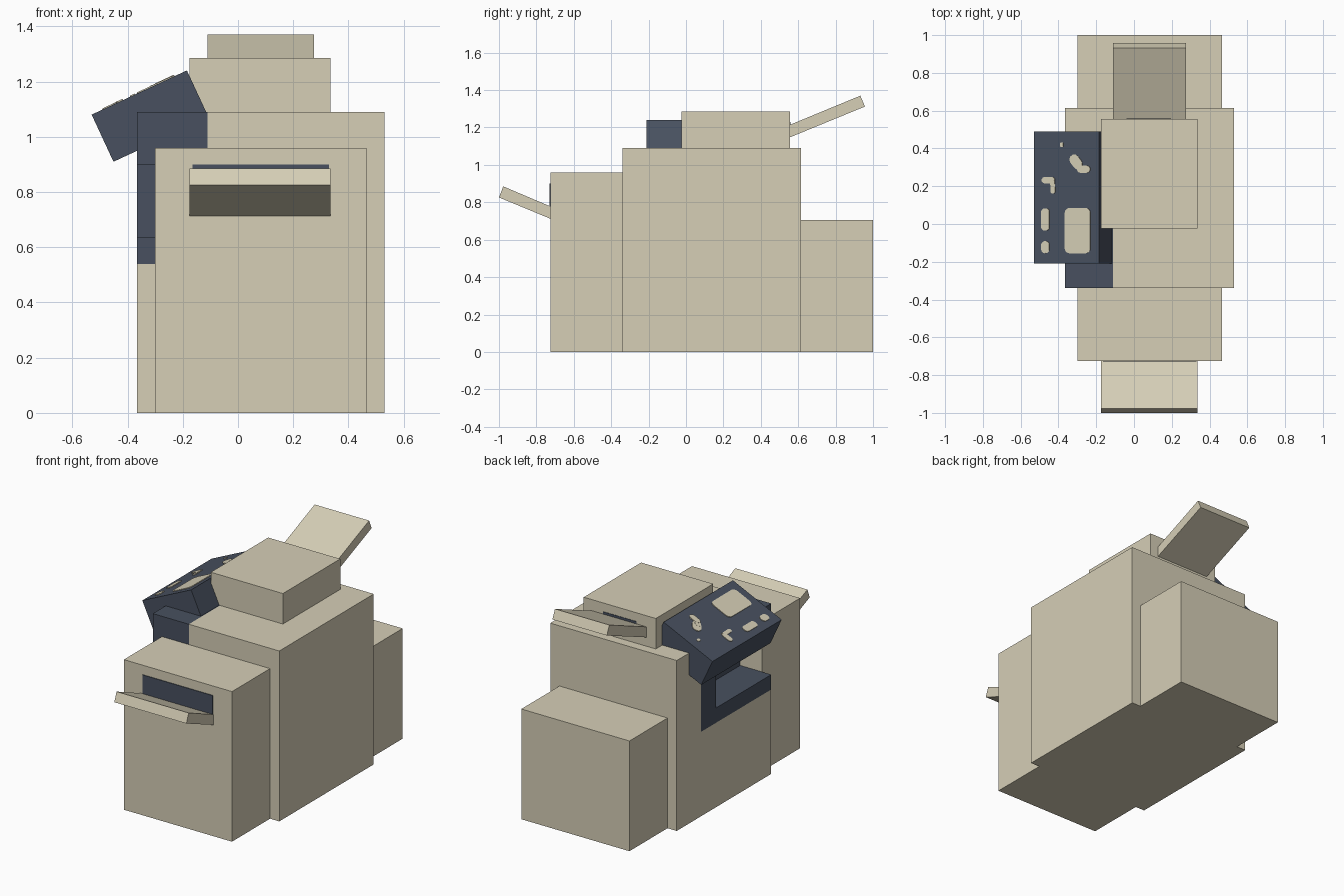
import bpy, bmesh, math
from mathutils import Vector

if "Cube" in bpy.data.objects:
    bpy.data.objects.remove(bpy.data.objects["Cube"])


def material(name, rgb):
    m = bpy.data.materials.new(name)
    m.diffuse_color = (*rgb, 1)
    m.use_nodes = True
    m.node_tree.nodes["Principled BSDF"].inputs["Base Color"].default_value = m.diffuse_color
    return m


CREAM = material("cream_plastic", (0.67, 0.62, 0.47))
SLATE = material("slate_plastic", (0.065, 0.081, 0.115))


def prism(name, pts, offset, mat):
    """Flat outline of 3D points extruded by an offset vector."""
    bm = bmesh.new()
    face = bm.faces.new([bm.verts.new(p) for p in pts])
    res = bmesh.ops.extrude_face_region(bm, geom=[face], use_keep_orig=True)
    moved = [g for g in res["geom"] if isinstance(g, bmesh.types.BMVert)]
    bmesh.ops.translate(bm, verts=moved, vec=Vector(offset))
    bmesh.ops.recalc_face_normals(bm, faces=bm.faces)
    me = bpy.data.meshes.new(name)
    bm.to_mesh(me)
    bm.free()
    me.materials.append(mat)
    ob = bpy.data.objects.new(name, me)
    bpy.context.collection.objects.link(ob)
    return ob


def box(name, x, y, z, mat=CREAM):
    pts = [(x[0], y[0], z[0]), (x[1], y[0], z[0]), (x[1], y[1], z[0]), (x[0], y[1], z[0])]
    return prism(name, pts, (0, 0, z[1] - z[0]), mat)


def side_profile(name, yz, x, mat=CREAM):
    return prism(name, [(x[0], y, z) for y, z in yz], (x[1] - x[0], 0, 0), mat)


def cut(target, cutter):
    mod = target.modifiers.new("cut", "BOOLEAN")
    mod.operation = "DIFFERENCE"
    mod.solver = "EXACT"
    mod.object = cutter
    cutter.hide_render = True
    bpy.context.view_layer.objects.active = target
    bpy.ops.object.modifier_apply(modifier=mod.name)
    bpy.data.objects.remove(cutter)


# Cabinet blocks
body = box("main_cabinet", (-0.365, 0.53), (-0.34, 0.615), (0, 1.09))
box("front_cabinet", (-0.30, 0.465), (-0.725, -0.34), (0, 0.96))
box("rear_cabinet", (-0.30, 0.465), (0.615, 1.0), (0, 0.705))
box("top_feeder", (-0.175, 0.335), (-0.025, 0.555), (1.09, 1.285))

# Dark corner module set into the main cabinet, with an open output bay
cut(body, box("module_cutter", (-0.5, -0.11), (-0.5, 0.37), (0.54, 1.3), SLATE))
module = box("output_module", (-0.365, -0.11), (-0.34, 0.37), (0.54, 1.09), SLATE)
cut(module, box("bay_cutter", (-0.5, -0.145), (-0.5, 0.22), (0.635, 0.90), SLATE))

# Sloping paper trays and their slots
side_profile("front_tray", [(-1.0, 0.826), (-0.977, 0.885), (-0.72, 0.776), (-0.72, 0.71)],
             (-0.175, 0.335))
side_profile("rear_tray", [(0.55, 1.145), (0.55, 1.212), (0.932, 1.37), (0.957, 1.312)],
             (-0.11, 0.275))
box("front_slot", (-0.165, 0.33), (-0.729, -0.725), (0.76, 0.90), SLATE)
box("rear_slot", (-0.04, 0.195), (0.555, 0.558), (1.20, 1.23), SLATE)

# Tilted control panel
SLOPE = Vector((0.345, 0, 0.16))
NORMAL = Vector((-0.16, 0, 0.345)).normalized()
corner = Vector((-0.53, -0.21, 1.08))
drop = -NORMAL * 0.188
prism("control_panel", [corner, corner + SLOPE, corner + SLOPE + drop, corner + drop],
      (0, 0.70, 0), SLATE)


def plate(name, outline, height=0.004):
    """Thin cream plate on the panel, from its outline seen from above."""
    base = [Vector((x, y, 1.08 + (x + 0.53) * 0.16 / 0.345)) for x, y in outline]
    prism(name, base, NORMAL * height, CREAM)


def rounded(x0, x1, y0, y1, r):
    corners = [(x1 - r, y1 - r), (x0 + r, y1 - r), (x0 + r, y0 + r), (x1 - r, y0 + r)]
    return [(cx + r * math.cos(math.radians(90 * i + a)), cy + r * math.sin(math.radians(90 * i + a)))
            for i, (cx, cy) in enumerate(corners) for a in (3, 30, 60, 87)]


def capsule(a, b, r):
    t = math.atan2(b[1] - a[1], b[0] - a[0])
    return [(c[0] + r * math.cos(t + math.radians(s + k)), c[1] + r * math.sin(t + math.radians(s + k)))
            for c, s in ((b, -90), (a, 90)) for k in range(0, 181, 36)]


# Panel screen, buttons and curved keys
plate("panel_screen", rounded(-0.365, -0.23, -0.155, 0.085, 0.025))
plate("long_button", rounded(-0.49, -0.447, -0.035, 0.083, 0.018))
plate("short_button", rounded(-0.49, -0.447, -0.155, -0.09, 0.020))
plate("small_key", rounded(-0.39, -0.373, 0.407, 0.432, 0.006))
plate("elbow_key_a", capsule((-0.47, 0.232), (-0.435, 0.232), 0.018))
plate("elbow_key_b", capsule((-0.43, 0.225), (-0.428, 0.172), 0.012), 0.005)
plate("curved_key_a", capsule((-0.315, 0.342), (-0.298, 0.318), 0.026))
plate("curved_key_b", capsule((-0.30, 0.31), (-0.275, 0.29), 0.018), 0.005)
plate("curved_key_c", capsule((-0.28, 0.29), (-0.25, 0.29), 0.020), 0.006)
